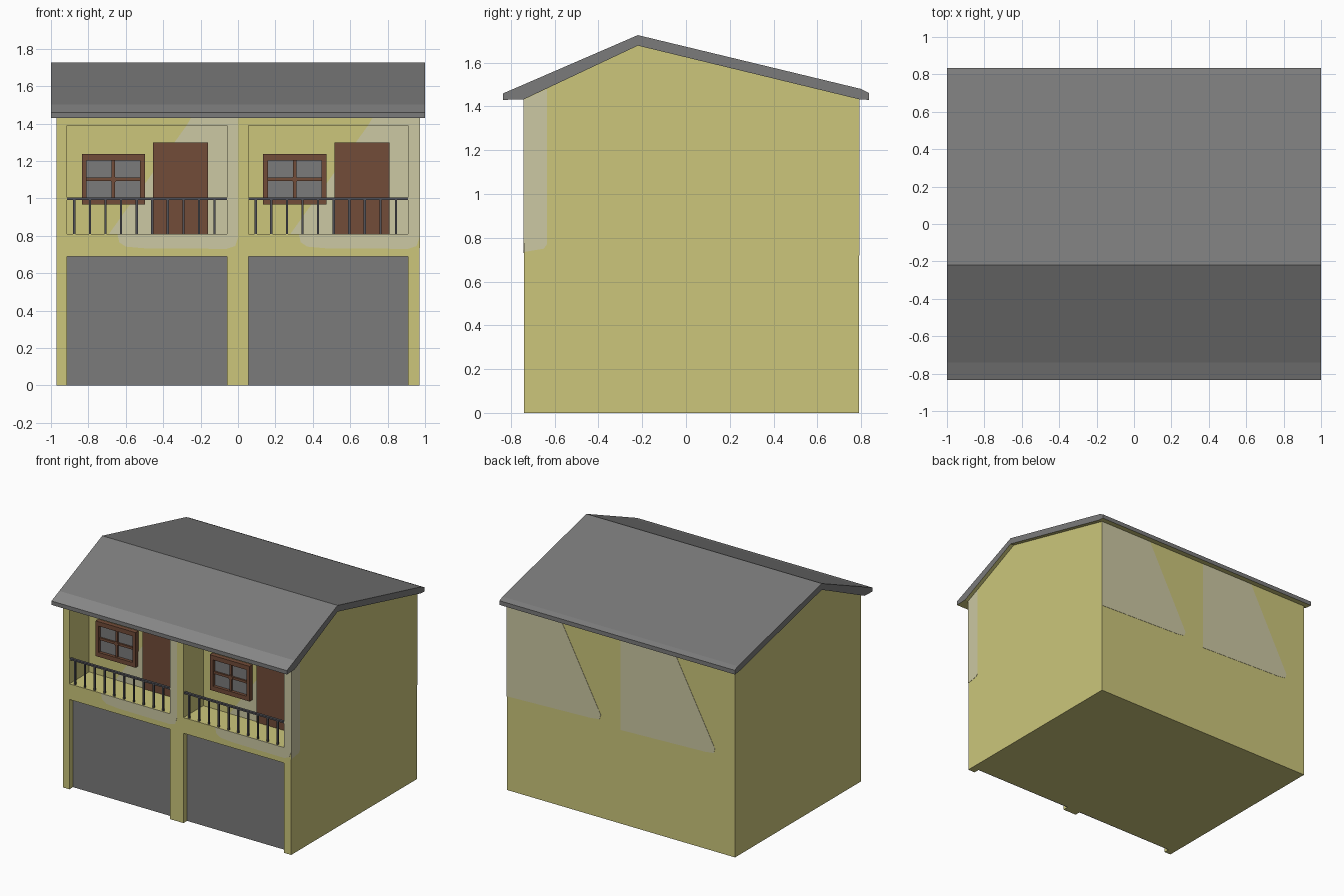
import bpy, bmesh
from mathutils import Vector

if "Cube" in bpy.data.objects:
    bpy.data.objects.remove(bpy.data.objects["Cube"])


def material(name, r, g, b):
    def lin(c):
        c /= 255
        return c / 12.92 if c <= 0.04045 else ((c + 0.055) / 1.055) ** 2.4
    m = bpy.data.materials.new(name)
    m.diffuse_color = (lin(r), lin(g), lin(b), 1)
    m.use_nodes = True
    m.node_tree.nodes["Principled BSDF"].inputs["Base Color"].default_value = m.diffuse_color
    return m


YELLOW = material("yellow plaster", 204, 198, 123)
PALE = material("pale plaster", 204, 200, 163)
GREY = material("grey", 123, 123, 123)
LIGHT = material("light grey", 136, 136, 136)
BROWN = material("brown wood", 114, 76, 56)
DARK = material("dark rail", 82, 82, 88)


def prism(name, pts, axis, a, b, mat):
    """Extrude a 2D outline along an axis from a to b."""
    def place(p, t):
        return (t, p[0], p[1]) if axis == "x" else (p[0], t, p[1])
    bm = bmesh.new()
    lo = [bm.verts.new(place(p, a)) for p in pts]
    hi = [bm.verts.new(place(p, b)) for p in pts]
    bm.faces.new(lo)
    bm.faces.new(hi[::-1])
    n = len(pts)
    for i in range(n):
        bm.faces.new((lo[i], hi[i], hi[(i + 1) % n], lo[(i + 1) % n]))
    bmesh.ops.recalc_face_normals(bm, faces=bm.faces)
    me = bpy.data.meshes.new(name)
    bm.to_mesh(me)
    bm.free()
    me.materials.append(mat)
    ob = bpy.data.objects.new(name, me)
    bpy.context.collection.objects.link(ob)
    return ob


def box(name, x0, x1, y0, y1, z0, z1, mat):
    return prism(name, [(x0, z0), (x1, z0), (x1, z1), (x0, z1)], "y", y0, y1, mat)


FRONT, BACK, RECESS = -0.74, 0.79, -0.50
BAYS = (0, 0.97)  # x offsets of the two identical bays

# house body with balcony and garage openings cut out
walls = prism("walls", [(FRONT, 0), (BACK, 0), (BACK, 1.435), (-0.22, 1.68),
                        (FRONT, 1.435)], "x", -0.97, 0.97, YELLOW)
for dx in BAYS:
    for y1, z0, z1 in ((RECESS, 0.81, 1.39), (-0.69, -0.1, 0.69)):
        cut = box("cutter", dx - 0.915, dx - 0.06, -0.9, y1, z0, z1, YELLOW)
        cut.hide_render = True
        mod = walls.modifiers.new("opening", "BOOLEAN")
        mod.operation = "DIFFERENCE"
        mod.solver = "EXACT"
        mod.object = cut
        bpy.context.view_layer.objects.active = walls
        bpy.ops.object.modifier_apply(modifier=mod.name)
        bpy.data.objects.remove(cut)

# gabled roof, with plaster coloured soffit and a lighter front edge
roof = prism("roof", [(-0.835, 1.46), (FRONT, 1.501), (-0.22, 1.726), (0.80, 1.48),
                      (0.835, 1.462), (0.835, 1.43), (BACK, 1.433), (-0.22, 1.678),
                      (FRONT, 1.433), (-0.835, 1.43)], "x", -1, 1, GREY)
roof.data.materials.append(YELLOW)
roof.data.materials.append(LIGHT)
for f in roof.data.polygons:
    if f.normal.z < -0.3:
        f.material_index = 1
    elif f.normal.z > 0.3 and f.center.y < FRONT:
        f.material_index = 2

for dx in BAYS:
    def shift(pts):
        return [(x + dx, z) for x, z in pts]

    # garage door
    box("garage_door", dx - 0.915, dx - 0.06, -0.696, -0.688, 0, 0.69, GREY)

    # balcony door
    box("balcony_door", dx - 0.455, dx - 0.16, RECESS - 0.012, RECESS + 0.01, 0.81, 1.30, BROWN)

    # window: panes, frame, bars and centre boss
    x0, x1, z0, z1, w = dx - 0.835, dx - 0.497, 0.967, 1.237, 0.026
    xm, zm = (x0 + x1) / 2, (z0 + z1) / 2
    yf, yb = RECESS - 0.035, RECESS + 0.005
    box("window_panes", x0 + 0.01, x1 - 0.01, RECESS - 0.012, yb, z0 + 0.01, z1 - 0.01, GREY)
    for a, b in ((x0, x0 + w), (x1 - w, x1)):
        box("window_side", a, b, yf, yb, z0, z1, BROWN)
    for a, b in ((z0, z0 + w + 0.008), (z1 - w - 0.008, z1)):
        box("window_rail", x0 + w, x1 - w, yf, yb, a, b, BROWN)
    box("window_bar_upright", xm - 0.009, xm + 0.009, yf + 0.01, yb, z0 + w, z1 - w, BROWN)
    box("window_bar_level", x0 + w, x1 - w, yf + 0.01, yb, zm - 0.009, zm + 0.009, BROWN)
    r = 0.023
    prism("window_boss", [(xm - r, zm), (xm, zm - r), (xm + r, zm), (xm, zm + r)],
          "y", yf + 0.006, yb, BROWN)

    # balcony railing
    box("handrail", dx - 0.915, dx - 0.06, -0.736, -0.716, 0.992, 1.004, DARK)
    for i in range(10):
        x = dx - 0.875 + i * 0.0833
        box("baluster", x - 0.006, x + 0.006, -0.732, -0.72, 0.81, 0.995, DARK)

    # pale patches on the front, in the recess and on the back
    prism("front_patch", shift([(-0.645, 0.81), (-0.635, 0.765), (-0.60, 0.742), (-0.50, 0.733),
                                (-0.06, 0.73), (-0.015, 0.745), (0, 0.79), (0, 1.432),
                                (-0.25, 1.432), (-0.275, 1.39), (-0.06, 1.39), (-0.06, 0.81)]),
          "y", FRONT - 0.002, FRONT + 0.002, PALE)
    prism("recess_patch", shift([(-0.69, 0.81), (-0.06, 0.81), (-0.06, 1.39), (-0.275, 1.39)]),
          "y", RECESS - 0.002, RECESS + 0.002, PALE)
    prism("back_patch", shift([(0, 0.72), (-0.72, 0.745), (-0.79, 0.755), (-0.80, 0.79),
                               (-0.46, 1.432), (0, 1.432)]),
          "y", BACK - 0.002, BACK + 0.002, PALE)

# pale strip wrapping the right front corner
prism("side_patch", [(FRONT, 0.735), (-0.65, 0.75), (-0.635, 0.77), (-0.635, 1.48),
                     (FRONT, 1.432)], "x", 0.968, 0.972, PALE)
